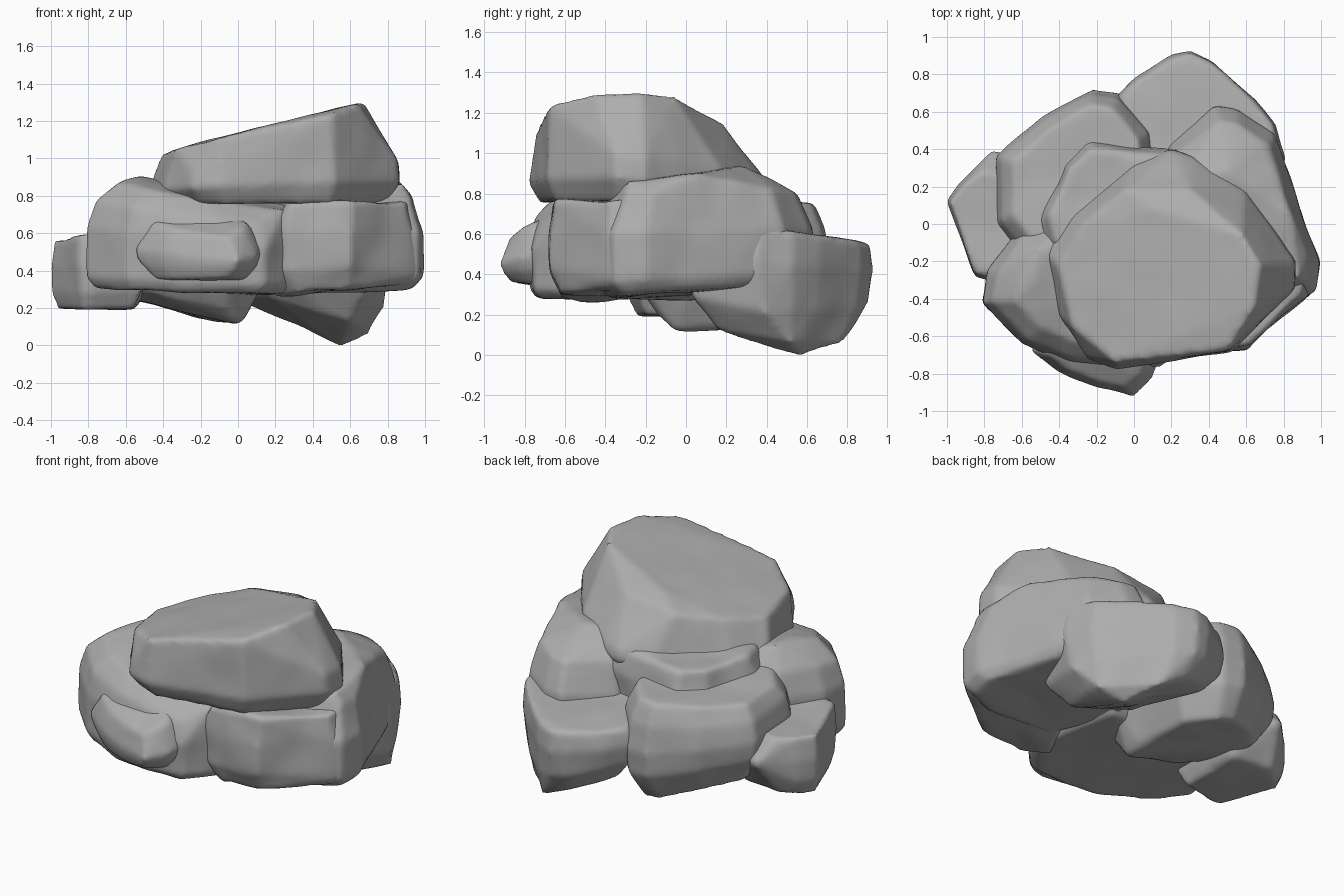
import bpy, bmesh

noise = bpy.data.textures.new("rock_noise", 'CLOUDS')
noise.noise_scale = 0.35
noise.noise_depth = 1

stone = bpy.data.materials.new("stone_grey")
stone.diffuse_color = (.42, .42, .42, 1)

BLOCK = ((0, .82), (.15, .97), (.65, 1), (1, .84))


def rock(name, outline, top, bottom, profile=BLOCK, peaks=(), rough=.03):
    """Hull of a plan outline between two tilted planes (z, slope x, slope y)."""
    cx = sum(p[0] for p in outline) / len(outline)
    cy = sum(p[1] for p in outline) / len(outline)
    bm = bmesh.new()
    for x, y in outline:
        for f, s in profile:
            px, py = cx + (x - cx) * s, cy + (y - cy) * s
            lo = bottom[0] + bottom[1] * px + bottom[2] * py
            hi = top[0] + top[1] * px + top[2] * py
            bm.verts.new((px, py, lo + f * (hi - lo)))
    for p in peaks:
        bm.verts.new(p)
    hull = bmesh.ops.convex_hull(bm, input=bm.verts[:])
    loose = set(hull["geom_interior"]) | set(hull["geom_unused"])
    bmesh.ops.delete(bm, geom=[v for v in loose if isinstance(v, bmesh.types.BMVert)],
                     context='VERTS')
    bmesh.ops.recalc_face_normals(bm, faces=bm.faces[:])
    me = bpy.data.meshes.new(name)
    bm.to_mesh(me)
    bm.free()
    me.materials.append(stone)
    ob = bpy.data.objects.new(name, me)
    bpy.context.collection.objects.link(ob)
    # weathered surface: even mesh, softened edges, slight unevenness
    m = ob.modifiers.new("remesh", 'REMESH')
    m.mode = 'VOXEL'
    m.voxel_size = 0.02
    m.use_smooth_shade = True
    m = ob.modifiers.new("soften", 'SMOOTH')
    m.factor = 0.5
    m.iterations = 4
    m = ob.modifiers.new("uneven", 'DISPLACE')
    m.texture = noise
    m.strength = rough
    m.mid_level = 0.45
    return ob


# large tilted cap boulder: low belt plus a sloping top face
rock("top_boulder",
     [(-.48, -.15), (-.35, .05), (0, .33), (.2, .4), (.32, .36), (.6, .18), (.75, -.05),
      (.87, -.2), (.86, -.35), (.65, -.55), (.52, -.69), (-.1, -.78), (-.25, -.72), (-.4, -.5)],
     (1.08, .22, -.2), (.76, 0, 0), ((0, .9), (.2, 1), (.4, .98)),
     [(-.41, -.22, 1.02), (-.33, -.55, 1.05), (-.1, -.74, 1.11), (.5, -.67, 1.235),
      (.64, -.45, 1.29), (.67, -.22, 1.3), (.58, -.06, 1.28), (.3, .18, 1.14),
      (.1, .08, 1.16), (-.05, .18, 1.09), (-.27, 0, 1.05)], .02)

# front left boulder
rock("front_left_boulder",
     [(-.82, -.42), (-.78, -.25), (-.62, -.03), (-.3, .1), (.25, .1), (.35, -.5),
      (.15, -.76), (-.1, -.78), (-.35, -.75), (-.6, -.64)],
     (.79, -.16, .05), (.28, -.03, 0), ((0, .9), (.1, .99), (.55, 1), (.8, .9), (1, .66)),
     [(-.53, -.3, .9), (-.52, -.14, .9), (.24, -.62, .72), (.27, -.4, .75)])

# small stone at the front, sloping up towards the back
rock("small_front_stone",
     [(-.56, -.68), (-.42, -.78), (-.2, -.88), (0, -.93), (.1, -.83), (.13, -.74),
      (.05, -.6), (-.5, -.55)],
     (1.02, .03, .5), (.3, -.03, -.06), ((0, .7), (.25, .93), (.5, 1), (1, .72)), (), .05)

# front right block
rock("front_right_block",
     [(.22, -.58), (.27, -.67), (.6, -.67), (.75, -.53), (.93, -.38), (.95, -.2),
      (.7, -.1), (.28, -.2)],
     (.77, 0, 0), (.25, .09, 0), ((0, .82), (.25, .98), (.6, .97), (1, .9)),
     [(.27, -.66, .75), (.62, -.64, .75), (.1, -.55, .41), (.2, -.5, .25), (.98, -.33, .37)], .05)

# right boulder
rock("right_boulder",
     [(.43, .63), (.55, .61), (.75, .48), (.85, .15), (.995, -.2), (.97, -.36),
      (.75, -.45), (.3, -.4), (.1, 0), (.18, .42)],
     (.8, 0, 0), (.28, .05, .08), ((0, .88), (.12, .99), (.6, 1), (1, .86)),
     [(.84, .05, .9), (.5, .28, .93), (.3, .25, .92), (.88, -.28, .86), (.7, .42, .83)])

# low boulder at the back right, the one touching the ground
rock("back_right_boulder",
     [(-.1, .68), (0, .78), (.2, .9), (.3, .925), (.42, .87), (.65, .66), (.76, .53),
      (.81, .35), (.7, 0), (.1, .05), (-.02, .4)],
     (.67, .02, -.14), (.31, -.27, -.1), ((0, .72), (.3, .94), (.7, 1), (1, .95)),
     [(.55, .57, -.01), (.7, .52, .06), (.45, .77, .06), (.78, .4, .2)])

# wide boulder at the back left, flaring outwards below its top edge
rock("back_left_boulder",
     [(-.74, .36), (-.5, .57), (-.22, .725), (-.08, .7), (.1, .5), (.15, 0), (0, -.28),
      (-.5, -.28), (-.74, 0)],
     (.8, .03, -.08), (.17, -.2, -.1), ((0, .74), (.3, .96), (.55, 1), (.8, .94), (1, .8)),
     [(0, -.05, .12)])

# far left stone, tapering towards the back
rock("left_stone",
     [(-1, .12), (-.93, .22), (-.82, .3), (-.5, .25), (-.5, -.25), (-.78, -.3),
      (-.85, -.28), (-.95, -.02)],
     (.6, .03, -.06), (.21, .02, .05), ((0, .82), (.25, .97), (.6, 1), (1, .93)),
     [(-.75, .4, .42)])

# wedge stone under the cap
rock("wedge_stone",
     [(-.5, .02), (-.42, .2), (-.38, .32), (-.24, .44), (0, .41), (.3, .38), (.3, 0),
      (-.2, -.2), (-.46, -.15)],
     (.9, .02, -.08), (.55, 0, 0), ((0, 1), (.6, 1), (1, .85)), (), .05)
